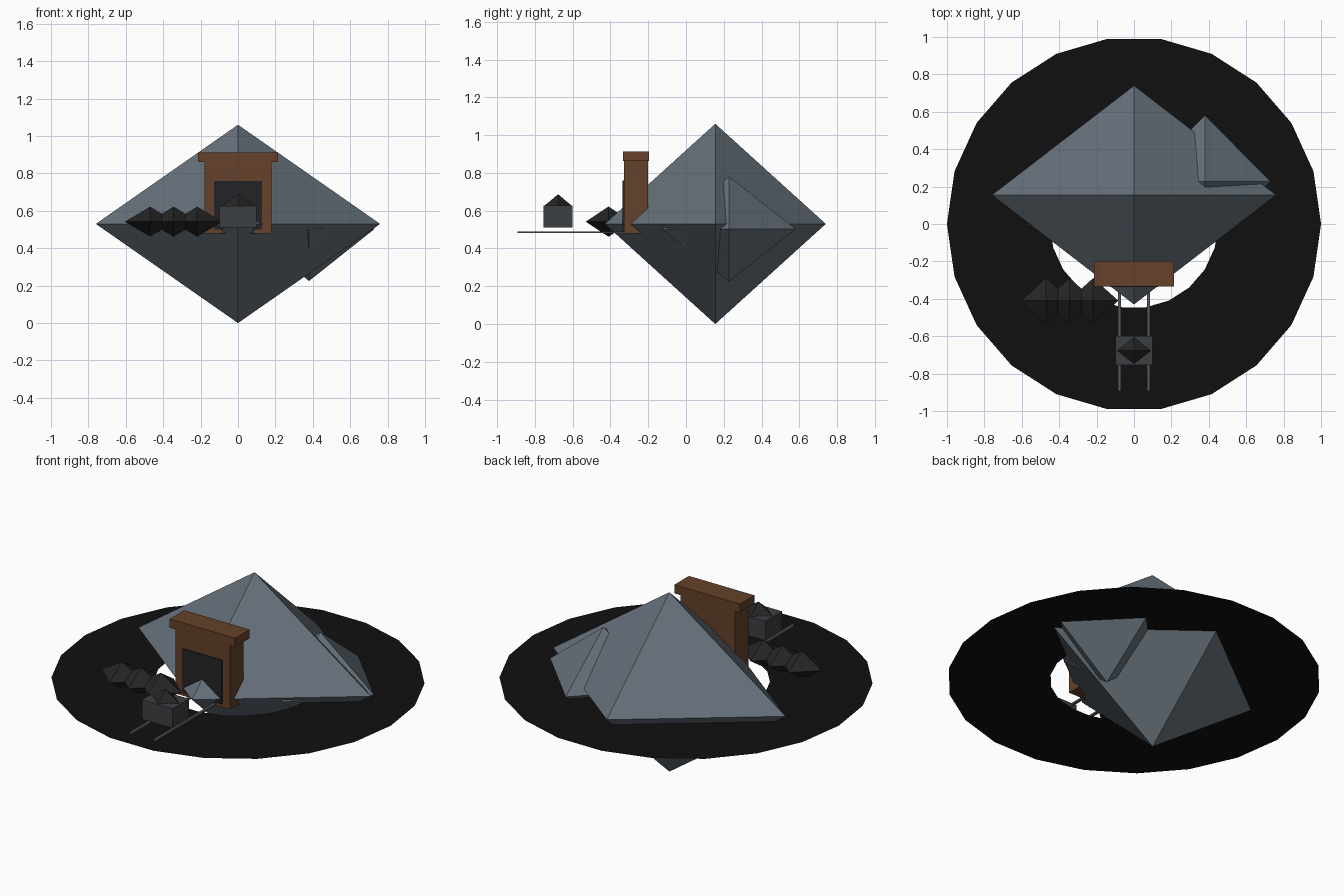
import bpy, bmesh
from math import cos, sin, tau

if "Cube" in bpy.data.objects:
    bpy.data.objects.remove(bpy.data.objects["Cube"])


def material(name, r, g, b):
    m = bpy.data.materials.new(name)
    m.diffuse_color = (r, g, b, 1)
    m.use_nodes = True
    m.node_tree.nodes["Principled BSDF"].inputs["Base Color"].default_value = m.diffuse_color
    return m


ROCK = material("rock", 0.13, 0.16, 0.19)
WOOD = material("wood", 0.13, 0.053, 0.023)
DARK = material("dark", 0.017, 0.017, 0.019)
COAL = material("coal", 0.018, 0.018, 0.019)
CART = material("cart_metal", 0.045, 0.05, 0.055)
RAIL = material("rail_metal", 0.1, 0.1, 0.11)
SOOT = material("soot", 0.005, 0.005, 0.005)


def finish(name, bm, mat):
    me = bpy.data.meshes.new(name)
    bm.to_mesh(me)
    bm.free()
    ob = bpy.data.objects.new(name, me)
    me.materials.append(mat)
    bpy.context.collection.objects.link(ob)
    return ob


def box(name, x, y, z, mat):
    """Box from (min, max) ranges on each axis."""
    bm = bmesh.new()
    bmesh.ops.create_cube(bm, size=1)
    for v in bm.verts:
        for i, (lo, hi) in enumerate((x, y, z)):
            v.co[i] = lo if v.co[i] < 0 else hi
    return finish(name, bm, mat)


def octahedron(name, centre, half, mat):
    bm = bmesh.new()
    pts = []
    for axis in range(3):
        for s in (1, -1):
            p = list(centre)
            p[axis] += s * half[axis]
            pts.append(bm.verts.new(p))
    for a in pts[0:2]:
        for b in pts[2:4]:
            for c in pts[4:6]:
                bm.faces.new((a, b, c))
    bmesh.ops.recalc_face_normals(bm, faces=bm.faces)
    return finish(name, bm, mat)


# Flat sooty ground ring
bm = bmesh.new()
N = 22
rings = [[bm.verts.new((r * cos(tau * i / N), r * sin(tau * i / N), 0.48)) for i in range(N)]
         for r in (0.45, 1.0)]
for i in range(N):
    j = (i + 1) % N
    bm.faces.new((rings[0][i], rings[1][i], rings[1][j], rings[0][j]))
finish("ground_ring", bm, SOOT)

# Hill rocks
octahedron("main_rock", (0, 0.155, 0.53), (0.76, 0.585, 0.53), ROCK)
octahedron("side_rock", (0.38, 0.227, 0.503), (0.35, 0.355, 0.278), ROCK)

# Mine entrance
box("entrance_frame", (-0.178, 0.178), (-0.328, -0.202), (0.48, 0.865), WOOD)
box("entrance_lintel", (-0.214, 0.214), (-0.333, -0.197), (0.862, 0.913), WOOD)
box("entrance_opening", (-0.128, 0.128), (-0.336, -0.31), (0.5, 0.76), DARK)

# Rails
for side, s in (("left", -1), ("right", 1)):
    box(side + "_rail", (s * 0.078 - 0.008, s * 0.078 + 0.008), (-0.893, -0.3), (0.481, 0.491), RAIL)

# Cart with its load
box("cart", (-0.1, 0.1), (-0.754, -0.6), (0.512, 0.627), CART)
octahedron("cart_load", (0, -0.677, 0.622), (0.097, 0.077, 0.065), COAL)

# Coal pile beside the entrance
for i in range(3):
    octahedron(f"coal_lump_{i + 1}", (-0.47 + 0.126 * i, -0.41, 0.542), (0.134, 0.121, 0.08), COAL)
